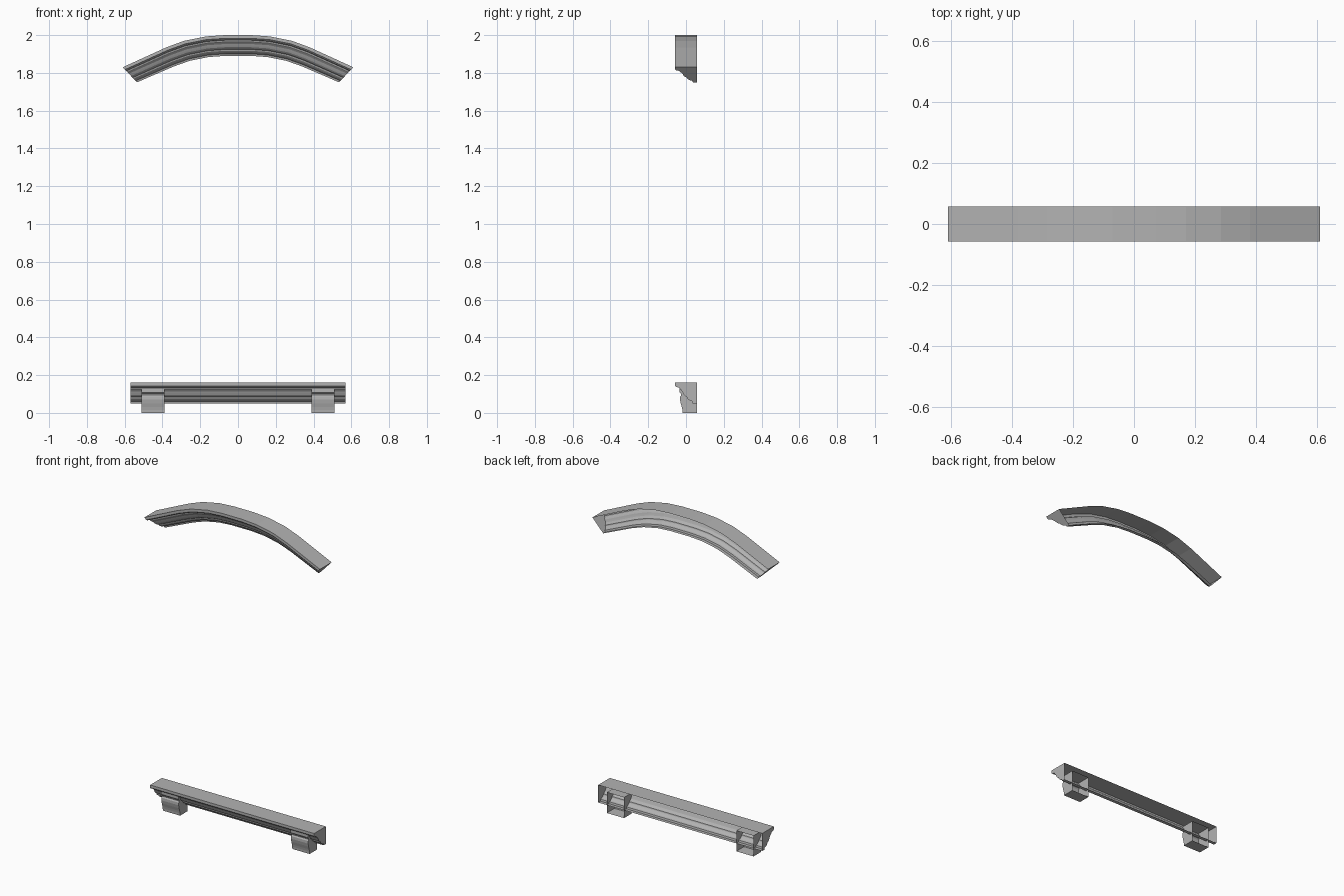
import bpy
import bmesh
from mathutils import Vector

cube = bpy.data.objects.get("Cube")
if cube:
    bpy.data.objects.remove(cube, do_unlink=True)

# Single stone colour
stone = bpy.data.materials.new("grey_stone")
stone.use_nodes = True
colour = (0.45, 0.45, 0.45, 1)
stone.diffuse_color = colour
stone.node_tree.nodes["Principled BSDF"].inputs["Base Color"].default_value = colour

BACK = 0.058
BOTTOM, HEIGHT = 0.05, 0.11

# Moulding section (y, z): top, lip, cove, round and foot, open at the back
MOULDING = [(BACK, .16), (-BACK, .16), (-BACK, .143), (-.052, .137), (-.034, .133),
            (-.032, .126), (-.026, .121), (-.019, .113), (-.015, .104), (-.011, .096),
            (-.004, .089), (.005, .084), (.007, .077), (.014, .070), (.022, .064),
            (.033, .061), (.036, .05), (BACK, .05)]

# Bracket section (y, z): stepped head, belly and flat underside
BRACKET = [(BACK, .13), (-.034, .13), (-.034, .108), (-.027, .102), (-.025, .094),
           (-.031, .086), (-.032, .07), (-.028, .05), (-.022, .03),
           (-.019, .015), (-.018, 0), (BACK, 0)]


def loft(name, sections):
    """Skin matching open sections from left to right and cap both ends."""
    bm = bmesh.new()
    rings = [[bm.verts.new(p) for p in section] for section in sections]
    for a, b in zip(rings, rings[1:]):
        for j in range(len(a) - 1):
            bm.faces.new((a[j], a[j + 1], b[j + 1], b[j]))
    bm.faces.new(rings[-1])
    bm.faces.new(rings[0][::-1])
    mesh = bpy.data.meshes.new(name)
    bm.to_mesh(mesh)
    bm.free()
    mesh.materials.append(stone)
    obj = bpy.data.objects.new(name, mesh)
    bpy.context.collection.objects.link(obj)
    return obj


def straight(name, profile, x0, x1):
    return loft(name, [[(x, y, z) for y, z in profile] for x in (x0, x1)])


# Window sill with its two brackets
straight("window_sill", MOULDING, -0.57, 0.57)
straight("left_bracket", BRACKET, 0.39, 0.51)
straight("right_bracket", BRACKET, -0.51, -0.39)

# Arched hood: the same moulding carried between an inner and an outer curve
OUTER = [(.07, 2), (.17, 1.993), (.285, 1.97), (.38, 1.935), (.61, 1.83)]
INNER = [(.066, 1.89), (.155, 1.884), (.255, 1.864), (.34, 1.834), (.535, 1.75)]


def both_sides(points):
    return [(-x, z) for x, z in reversed(points)] + points


sections = []
for inner, outer in zip(both_sides(INNER), both_sides(OUTER)):
    ring = []
    for y, z in MOULDING:
        p = Vector(inner).lerp(Vector(outer), (z - BOTTOM) / HEIGHT)
        ring.append((p.x, y, p.y))
    sections.append(ring)
loft("arched_hood", sections)
